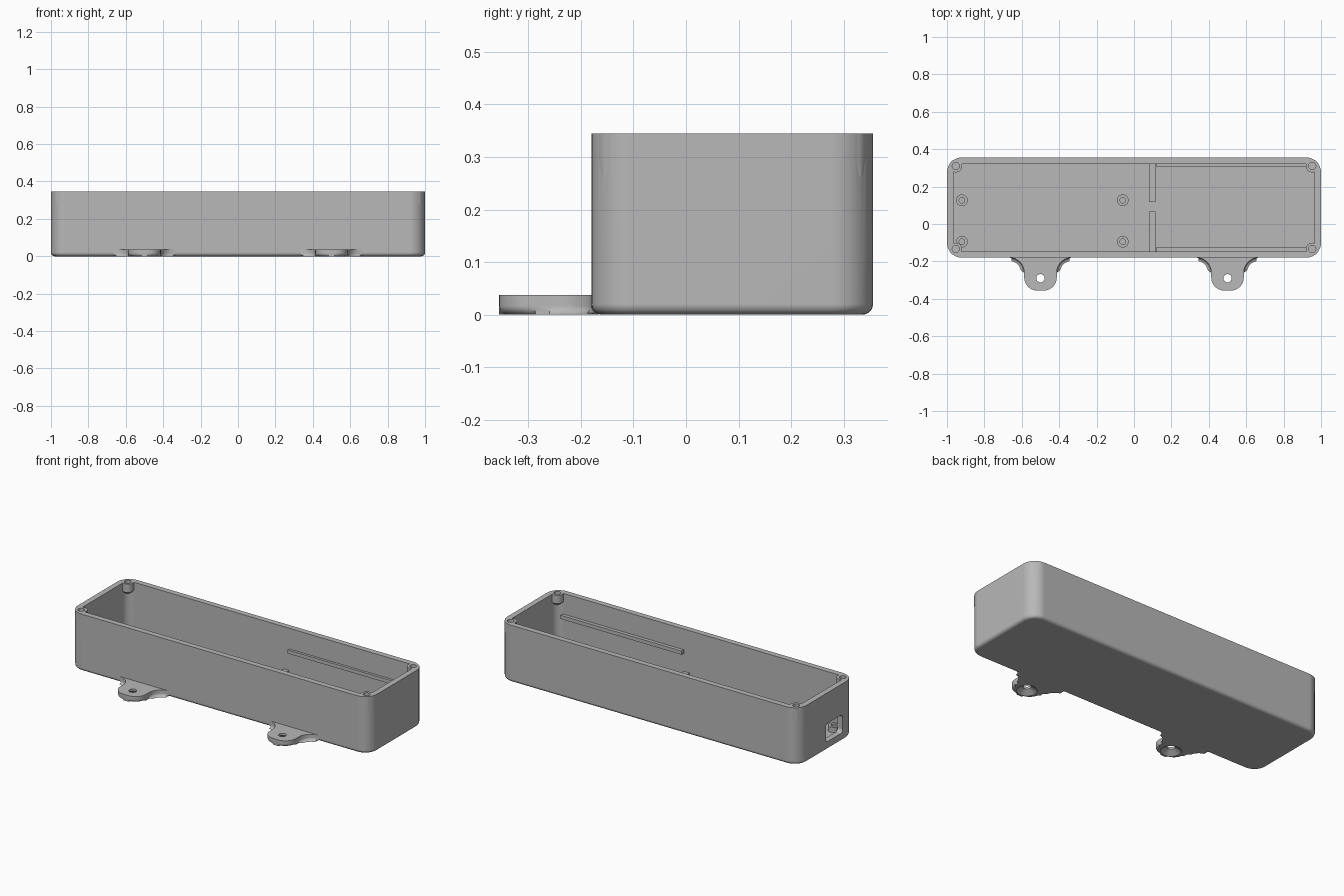
import bpy, bmesh, math
from mathutils import Vector

cube = bpy.data.objects.get("Cube")
if cube:
    bpy.data.objects.remove(cube, do_unlink=True)

grey = bpy.data.materials.new("plain grey")
grey.use_nodes = True
grey.diffuse_color = (0.48, 0.48, 0.48, 1)
grey.node_tree.nodes["Principled BSDF"].inputs["Base Color"].default_value = grey.diffuse_color

HEIGHT, FLOOR, WALL = 0.345, 0.03, 0.034
FRONT, BACK = -0.18, 0.356


def arc(cx, cy, r, a0, a1, n=8):
    angles = [math.radians(a0 + (a1 - a0) * i / n) for i in range(n + 1)]
    return [(cx + r * math.cos(a), cy + r * math.sin(a)) for a in angles]


def circle(cx, cy, r, z, n=32):
    return [(x, y, z) for x, y in arc(cx, cy, r, 0, 360, n)[:-1]]


def rounded_rect(x0, x1, y0, y1, r, z):
    pts = (arc(x1 - r, y1 - r, r, 0, 90) + arc(x0 + r, y1 - r, r, 90, 180)
           + arc(x0 + r, y0 + r, r, 180, 270) + arc(x1 - r, y0 + r, r, 270, 360))
    return [(x, y, z) for x, y in pts]


def box_ring(x0, x1, y0, y1, z):
    return [(x0, y0, z), (x1, y0, z), (x1, y1, z), (x0, y1, z)]


def loft(name, rings, bevel_bottom=0):
    """Skin a stack of equal rings and cap both ends."""
    bm = bmesh.new()
    rows = [[bm.verts.new(p) for p in ring] for ring in rings]
    n = len(rows[0])
    for a, b in zip(rows, rows[1:]):
        for i in range(n):
            j = (i + 1) % n
            bm.faces.new((a[i], a[j], b[j], b[i]))
    bottom = bm.faces.new(rows[0])
    bm.faces.new(rows[-1])
    if bevel_bottom:
        bmesh.ops.bevel(bm, geom=list(bottom.edges), offset=bevel_bottom,
                        segments=5, profile=0.5, affect='EDGES')
    bmesh.ops.recalc_face_normals(bm, faces=bm.faces)
    mesh = bpy.data.meshes.new(name)
    bm.to_mesh(mesh)
    bm.free()
    mesh.materials.append(grey)
    obj = bpy.data.objects.new(name, mesh)
    bpy.context.collection.objects.link(obj)
    return obj


def combine(target, tool, operation):
    """Apply a boolean and drop the tool object."""
    mod = target.modifiers.new("boolean", 'BOOLEAN')
    mod.object, mod.operation, mod.solver = tool, operation, 'EXACT'
    bpy.context.view_layer.objects.active = target
    bpy.ops.object.modifier_apply(modifier=mod.name)
    bpy.data.objects.remove(tool, do_unlink=True)


def body_ring(inset, z):
    return rounded_rect(-1 + inset, 1 - inset, FRONT + inset, BACK - inset, 0.08 - inset, z)


parts = []

# Case: rounded tray with a softened bottom edge
soft = 0.02
edge = [(soft * (1 - math.cos(a)), soft * (1 - math.sin(a)))
        for a in [math.radians(18 * k) for k in range(6)]]
case = loft("case", [body_ring(i, z) for i, z in reversed(edge)] + [body_ring(0, HEIGHT)])
combine(case, loft("cavity", [body_ring(WALL, FLOOR), body_ring(WALL, HEIGHT + 0.1)]), 'DIFFERENCE')
parts.append(case)

# Screw bosses in the four top corners, tapering back into the wall
for sx in (-1, 1):
    for cy, sy in ((BACK - 0.046, 1), (FRONT + 0.046, -1)):
        cx = sx * 0.953
        boss = loft("corner_boss", [circle(cx + sx * 0.015, cy + sy * 0.015, 0.012, 0.265),
                                    circle(cx, cy, 0.034, 0.295),
                                    circle(cx, cy, 0.034, HEIGHT)])
        combine(case, boss, 'UNION')
        combine(case, loft("screw_hole", [circle(cx, cy, 0.019, 0.3),
                                          circle(cx, cy, 0.019, HEIGHT + 0.1)]), 'DIFFERENCE')

# Connector opening in the end wall
port = [[(x, y, z) for y, z, _ in rounded_rect(-0.067, 0.095, 0.05, 0.16, 0.022, 0)]
        for x in (-1.1, -0.95)]
combine(case, loft("port_cutter", port), 'DIFFERENCE')

# Mounting ears with flared roots and countersunk holes
half = arc(0.167, -0.26, 0.08, 90, 180) + arc(0.017, -0.286, 0.07, 0, -90)
outline = [(0.167, -0.155)] + half
outline += [(-x, y) for x, y in reversed(outline)]
for side, x0 in (("left", 0.5), ("right", -0.5)):
    ear = loft(side + "_mounting_ear",
               [[(x + x0, y, z) for x, y in outline] for z in (0, 0.037)], 0.017)
    sink = [(-0.02, 0.058), (0, 0.056), (0.024, 0.022), (0.08, 0.022)]
    combine(ear, loft("countersink", [circle(x0, -0.29, r, z) for z, r in sink]), 'DIFFERENCE')
    parts.append(ear)

# Hollow board standoffs
for x in (-0.92, -0.06):
    for y in (-0.095, 0.127):
        shape = [(0.031, FLOOR - 0.01), (0.031, 0.062), (0.015, 0.062), (0.015, FLOOR + 0.002)]
        parts.append(loft("board_standoff", [circle(x, y, r, z) for r, z in shape]))

# Low divider in two halves with a cable gap
inner_front, inner_back = FRONT + WALL, BACK - WALL
for name, y0, y1 in (("front_divider", inner_front - 0.01, 0.066),
                     ("back_divider", 0.118, inner_back + 0.01)):
    parts.append(loft(name, [box_ring(0.08, 0.115, y0, y1, z) for z in (FLOOR - 0.01, 0.09)]))

# Retaining rails along the long walls
for name, y0, y1 in (("front_rail", inner_front - 0.01, inner_front + 0.021),
                     ("back_rail", inner_back - 0.015, inner_back + 0.01)):
    parts.append(loft(name, [box_ring(0.117, 0.925, y0, y1, z) for z in (0.198, 0.22)]))

# Smooth shading with sharp edges kept and flats kept flat
bpy.ops.object.select_all(action='DESELECT')
for obj in parts:
    obj.select_set(True)
bpy.context.view_layer.objects.active = case
bpy.ops.object.shade_smooth_by_angle(angle=math.radians(30))
for obj in parts:
    mod = obj.modifiers.new("flat_normals", 'WEIGHTED_NORMAL')
    mod.keep_sharp = True
